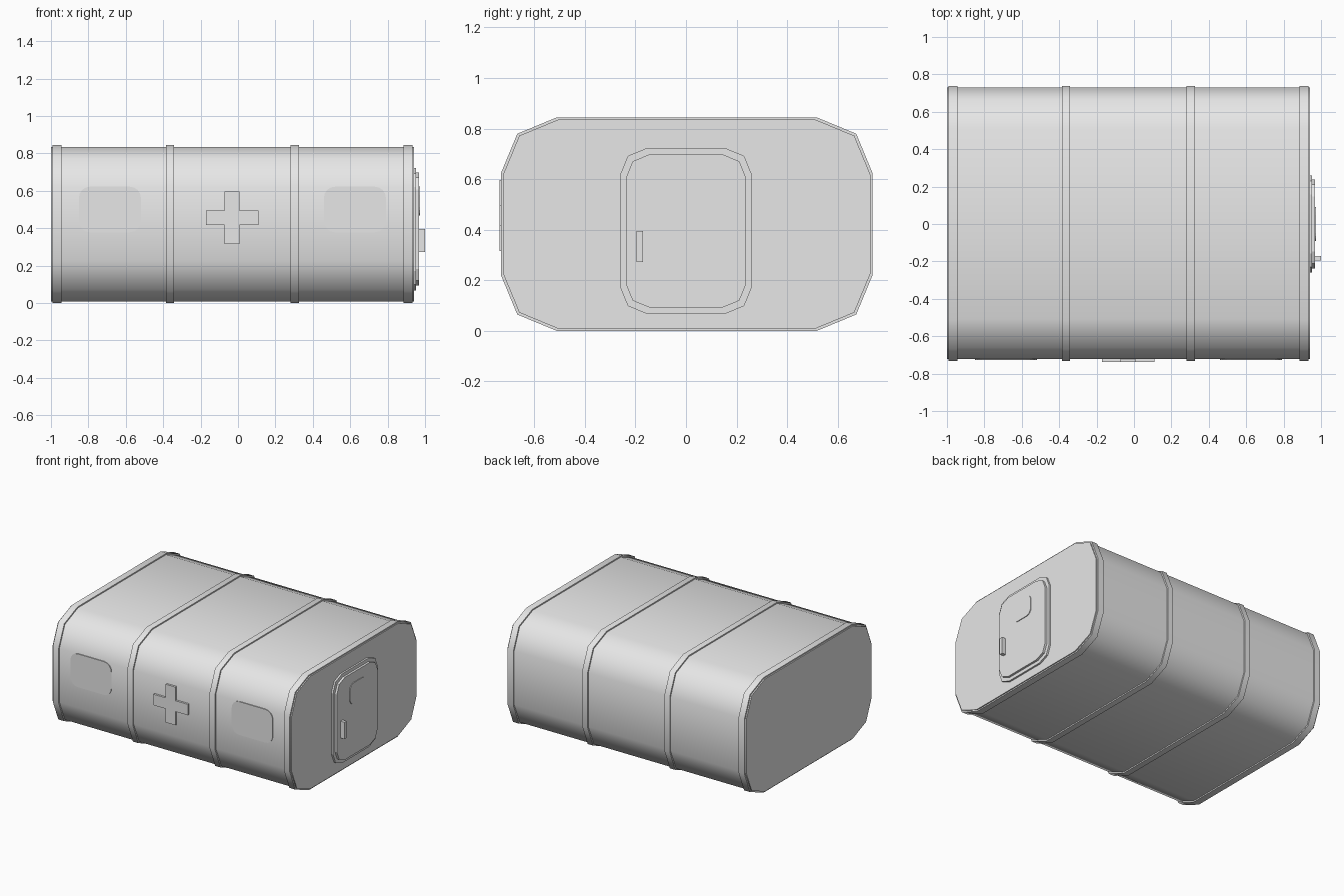
import bpy, bmesh, math
from mathutils import Vector

if "Cube" in bpy.data.objects:
    bpy.data.objects.remove(bpy.data.objects["Cube"])

grey = bpy.data.materials.new("plain_grey")
grey.diffuse_color = (0.8, 0.8, 0.8, 1)
grey.use_nodes = True
grey.node_tree.nodes["Principled BSDF"].inputs["Base Color"].default_value = grey.diffuse_color

CY, CZ = 0.003, 0.422   # centre of the hull cross-section


def rounded(cu, cv, hu, hv, r, seg):
    """Outline of a rounded rectangle, counter-clockwise."""
    pts = []
    for i, (su, sv) in enumerate(((1, 1), (-1, 1), (-1, -1), (1, -1))):
        for k in range(seg + 1):
            a = math.radians(90) * (i + k / seg)
            pts.append((cu + su * (hu - r) + r * math.cos(a),
                        cv + sv * (hv - r) + r * math.sin(a)))
    return pts


def prism(name, outline, lo, hi, axis, smooth=False):
    """Extrude an outline along x (outline in y,z) or y (outline in x,z)."""
    def place(u, v, w):
        return Vector((w, u, v)) if axis == "x" else Vector((u, w, v))
    bm = bmesh.new()
    face = bm.faces.new([bm.verts.new(place(u, v, lo)) for u, v in outline])
    out = bmesh.ops.extrude_face_region(bm, geom=[face], use_keep_orig=True)
    moved = [g for g in out["geom"] if isinstance(g, bmesh.types.BMVert)]
    bmesh.ops.translate(bm, verts=moved, vec=place(0, 0, hi - lo))
    bmesh.ops.recalc_face_normals(bm, faces=bm.faces)
    mesh = bpy.data.meshes.new(name)
    bm.to_mesh(mesh)
    bm.free()
    mesh.materials.append(grey)
    ob = bpy.data.objects.new(name, mesh)
    bpy.context.collection.objects.link(ob)
    if smooth:
        bpy.ops.object.select_all(action="DESELECT")
        ob.select_set(True)
        bpy.context.view_layer.objects.active = ob
        bpy.ops.object.shade_smooth_by_angle(angle=math.radians(60))
    return ob


# Main hull with two-step rounded corners
prism("hull", rounded(CY, CZ, 0.726, 0.413, 0.216, 2), -1.0, 0.94, "x", True)

# Raised bands around the hull
for i, (x, w) in enumerate(((-0.967, 0.048), (-0.363, 0.044),
                            (0.304, 0.044), (0.908, 0.048))):
    prism(f"band_{i + 1}", rounded(CY, CZ, 0.735, 0.422, 0.22, 2),
          x - w / 2, x + w / 2, "x", True)

# Front windows
for side, x in (("left", -0.685), ("right", 0.625)):
    prism(f"{side}_window", rounded(x, 0.5, 0.166, 0.122, 0.06, 4),
          -0.728, -0.715, "y")

# Raised cross on the front
cx, cz, a, b = -0.031, 0.456, 0.04, 0.14
cross = [(a, a), (a, b), (-a, b), (-a, a), (-b, a), (-b, -a),
         (-a, -a), (-a, -b), (a, -b), (a, -a), (b, -a), (b, a)]
prism("cross", [(cx + u, cz + v) for u, v in cross], -0.738, -0.715, "y")

# End door: frame, panel, window and handle
prism("door_frame", rounded(0, 0.395, 0.26, 0.327, 0.103, 2), 0.93, 0.953, "x")
prism("door_panel", rounded(0, 0.395, 0.237, 0.302, 0.09, 2), 0.93, 0.969, "x")
prism("door_window", rounded(0, 0.546, 0.092, 0.077, 0.045, 4), 0.96, 0.974, "x")
prism("door_handle", [(-0.195, 0.272), (-0.17, 0.272), (-0.17, 0.395),
                      (-0.195, 0.395)], 0.965, 1.0, "x")
